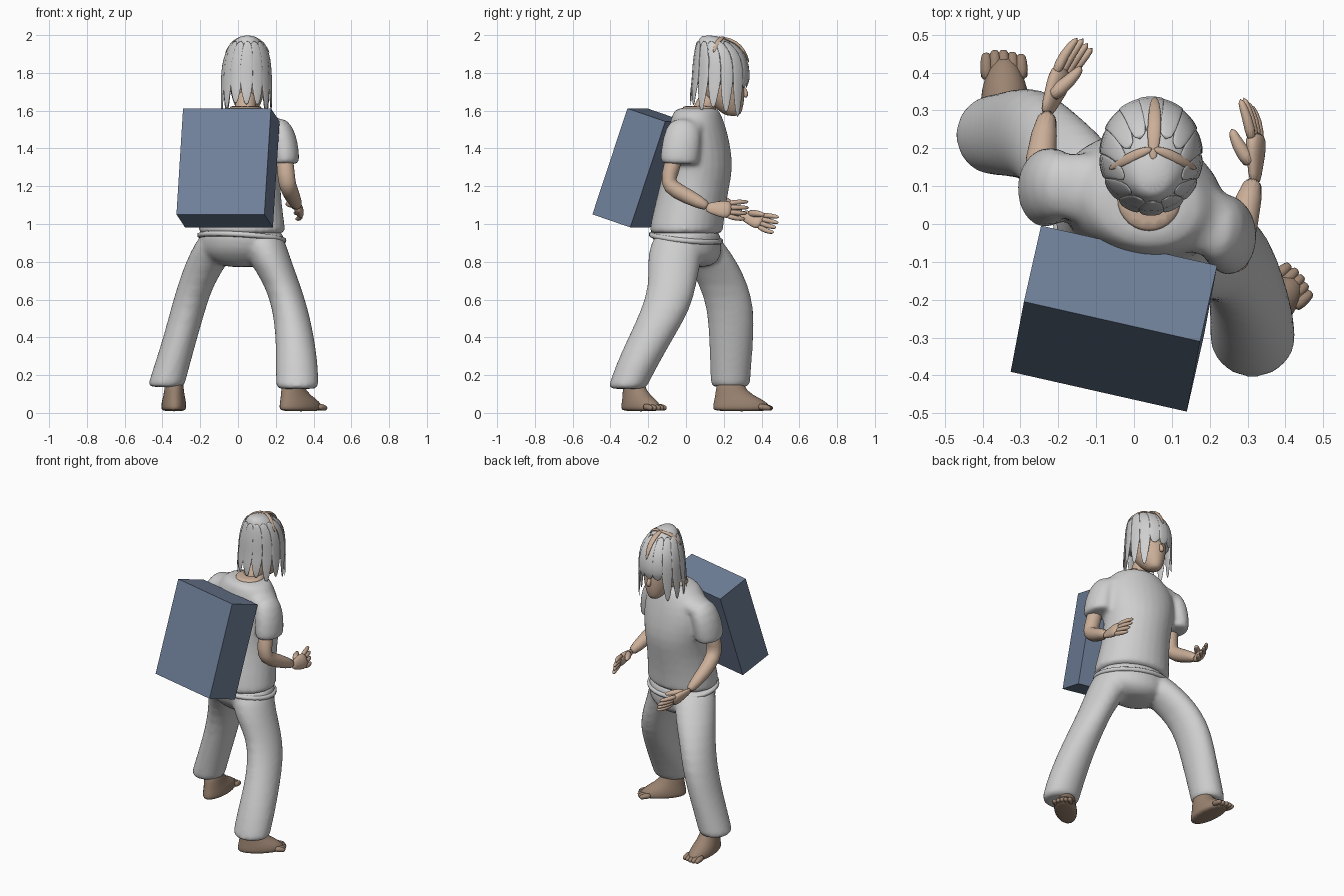
import bpy, bmesh, math, random
from mathutils import Vector, Matrix

random.seed(4)
if "Cube" in bpy.data.objects:
    bpy.data.objects.remove(bpy.data.objects["Cube"])


def material(name, rgb):
    mat = bpy.data.materials.new(name)
    mat.use_nodes = True
    mat.diffuse_color = (*rgb, 1)
    mat.node_tree.nodes["Principled BSDF"].inputs["Base Color"].default_value = (*rgb, 1)
    return mat


CLOTH = material("light grey", (.62, .62, .62))
SKIN = material("warm skin", (.6, .43, .32))
FOOT = material("dark skin", (.33, .23, .165))
BLUE = material("slate blue", (.16, .215, .32))

SIDES = 14
ANGLES = [2 * math.pi * i / SIDES for i in range(SIDES)]


def finish(name, bm, mat, smooth=True):
    bmesh.ops.recalc_face_normals(bm, faces=bm.faces)
    mesh = bpy.data.meshes.new(name)
    bm.to_mesh(mesh)
    bm.free()
    mesh.materials.append(mat)
    for face in mesh.polygons:
        face.use_smooth = smooth
    obj = bpy.data.objects.new(name, mesh)
    bpy.context.scene.collection.objects.link(obj)
    if smooth:
        obj.modifiers.new("rounding", "SUBSURF").levels = 1
        obj.modifiers["rounding"].render_levels = 1
    return obj


def fuse(name, parts):
    """Join overlapping parts and melt them into one garment."""
    with bpy.context.temp_override(active_object=parts[0], object=parts[0],
                                   selected_objects=parts, selected_editable_objects=parts):
        bpy.ops.object.join()
    garment = parts[0]
    garment.name = name
    melt = garment.modifiers.new("melt", "REMESH")
    melt.mode = "VOXEL"
    melt.voxel_size = .013
    melt.use_smooth_shade = True
    relax = garment.modifiers.new("relax", "SMOOTH")
    relax.factor = .5
    relax.iterations = 6


def bridge(name, rings, mat):
    """Join successive rings of points into a closed skin."""
    bm = bmesh.new()
    rows = [[bm.verts.new(p) for p in ring] for ring in rings]
    for low, high in zip(rows, rows[1:]):
        for i in range(SIDES):
            j = (i + 1) % SIDES
            bm.faces.new((low[i], low[j], high[j], high[i]))
    bm.faces.new(rows[0])
    bm.faces.new(rows[-1])
    return finish(name, bm, mat)


def loft(name, sections, mat, yaw=0.0):
    """Stack horizontal ellipses given as height, x, y, half width, half depth."""
    turn = Matrix.Rotation(yaw, 3, "Z")
    rings = []
    for z, x, y, a, b in sections:
        centre = Vector((x, y, z))
        rings.append([centre + turn @ Vector((a * math.cos(t), b * math.sin(t), 0))
                      for t in ANGLES])
    return bridge(name, rings, mat)


def tube(name, points, radii, mat, side=(1, 0, 0), flat=1.0):
    """Sweep an ellipse along points; side is its wide direction."""
    pts = [Vector(p) for p in points]
    rings = []
    for i, (p, r) in enumerate(zip(pts, radii)):
        along = (pts[min(i + 1, len(pts) - 1)] - pts[max(i - 1, 0)]).normalized()
        wide = Vector(side)
        wide = (wide - along * wide.dot(along)).normalized()
        thin = along.cross(wide)
        rings.append([p + wide * r * math.cos(t) + thin * r * flat * math.sin(t)
                      for t in ANGLES])
    return bridge(name, rings, mat)


TWIST = -0.22

# Box carried on the back
across = Vector((.465, -.105, 0)).normalized()
up = Vector((.035, .185, .56)).normalized()
frame = Matrix((across, up.cross(across), up)).transposed()
bm = bmesh.new()
bmesh.ops.create_cube(bm, size=1)
for v in bm.verts:
    v.co = frame @ Vector((v.co.x * .477, v.co.y * .217, v.co.z * .592)) + Vector((-.053, -.25, 1.297))
finish("back_box", bm, BLUE, smooth=False)

# Shirt with shoulder yoke and sleeves, open neckline
shirt = [
    loft("shirt_body", [(.945, .02, 0, .238, .192), (.955, .02, 0, .242, .2),
                        (1.05, .02, .012, .228, .195), (1.2, .02, .045, .209, .189),
                        (1.3, .02, .065, .219, .189), (1.42, .02, .068, .235, .168),
                        (1.52, .02, .06, .225, .15), (1.59, .03, .055, .17, .128),
                        (1.62, .035, .06, .12, .11)], CLOTH, TWIST),
    tube("shoulder_yoke", [(-.25, .105, 1.46), (-.17, .105, 1.515), (.03, .06, 1.55),
                           (.2, .005, 1.515), (.27, -.025, 1.46)],
         [.075, .098, .1, .098, .075], CLOTH, (0, 1, 0), .65)]
sleeves = {"left": [(.19, 0, 1.54), (.228, -.012, 1.5), (.248, -.028, 1.4), (.252, -.035, 1.33), (.252, -.035, 1.315)],
           "right": [(-.16, .1, 1.54), (-.205, .105, 1.5), (-.23, .1, 1.4), (-.237, .09, 1.33), (-.237, .09, 1.315)]}
for name, path in sleeves.items():
    shirt.append(tube(name + "_sleeve", path, [.07, .1, .108, .104, .102], CLOTH, (0, 1, 0), .72))
fuse("shirt", shirt)
loft("neckline_skin", [(1.57, .04, .065, .085, .085), (1.62, .04, .065, .09, .09),
                       (1.626, .04, .07, .08, .08)], SKIN)

# Belt hanging lower at the toes' side
belt = loft("belt", [(z, 0, 0, a, a * .82) for z, a in
                     ((-.018, .235), (-.012, .247), (.01, .247), (.016, .235))], CLOTH, TWIST)
belt.location = (.02, 0, .928)
belt.rotation_euler = (-.1, .07, 0)

# Trousers
fuse("trousers", [
    loft("trouser_seat", [(.965, .02, 0, .222, .18), (.95, .02, 0, .23, .184),
                          (.87, .02, .01, .235, .182), (.82, .02, .03, .205, .155),
                          (.79, .02, .035, .14, .12), (.77, .02, .035, .07, .08)], CLOTH, TWIST),
    loft("left_leg", [(.96, .13, -.03, .1, .125), (.9, .135, -.04, .12, .152),
                      (.8, .172, -.065, .116, .145),
                      (.68, .235, -.07, .097, .13), (.55, .277, -.105, .097, .133),
                      (.4, .302, -.185, .105, .124), (.25, .312, -.262, .116, .115),
                      (.14, .314, -.308, .116, .105), (.125, .314, -.312, .114, .102)], CLOTH),
    loft("right_leg", [(.96, -.09, .035, .1, .12), (.9, -.11, .06, .12, .145),
                       (.8, -.164, .135, .116, .141),
                       (.68, -.224, .2, .097, .133), (.55, -.264, .237, .095, .128),
                       (.4, -.305, .24, .093, .122), (.25, -.35, .237, .097, .112),
                       (.15, -.379, .235, .1, .108), (.135, -.38, .235, .098, .104)], CLOTH)])


# Bare feet: stacked slices leaning back to the ankle, then toes
def foot(name, centre, yaw, half):
    turn = Matrix.Rotation(yaw, 3, "Z")

    def place(x, y, z):
        return Vector((*centre, 0)) + turn @ Vector((x, y, z))

    slices = []
    for z, back, a, b in ((.008, 0, .058, .92), (.022, 0, .068, .98), (.045, -.02, .068, .95),
                          (.075, -.12, .063, .8), (.11, -.36, .053, .52), (.2, -.42, .048, .38)):
        p = place(0, back * half, z)
        slices.append((z, p.x, p.y, a, b * half))
    loft(name + "_foot", slices, FOOT, yaw)
    for i in range(5):
        x = (i - 2) * .023
        reach = half * (1.05 - .04 * abs(i - 1.5))
        tube(f"{name}_toe_{i + 1}", [place(x, half * .5, .034), place(x, reach * .92, .028),
                                   place(x, reach, .02)], [.02, .016, .01], FOOT,
             turn @ Vector((1, 0, 0)))


foot("left", (.333, -.238), -.85, .147)
foot("right", (-.34, .295), .03, .16)


# Hands with curled fingers and a thumb
def hand(name, wrist, forward, spread, inward):
    wrist, forward = Vector(wrist), Vector(forward).normalized()
    spread, inward = Vector(spread).normalized(), Vector(inward).normalized()
    tube(name + "_palm", [wrist + forward * d for d in (-.03, .03, .07, .115)],
         [.026, .038, .051, .045], SKIN, spread, .52)
    for i in range(4):
        base = wrist + forward * .085 + spread * (i - 1.5) * .022
        bend = base + (forward + spread * (i - 1.5) * .16) * .06 + inward * .01
        tip = bend + forward * (.055 - .007 * abs(i - 2)) + inward * .022
        tube(f"{name}_finger_{i + 1}", [base, bend, tip], [.015, .014, .009], SKIN, spread)
    root = wrist + forward * .02 + spread * .02
    tube(name + "_thumb", [root, root + forward * .05 + inward * .045,
                           root + forward * .09 + inward * .062], [.024, .018, .01], SKIN, spread)


# Bare arms
arms = {"left": [(.243, -.05, 1.4), (.255, -.09, 1.25), (.263, -.095, 1.2),
                 (.288, .01, 1.145), (.32, .13, 1.085)],
        "right": [(-.23, .07, 1.4), (-.24, .045, 1.25), (-.245, .06, 1.19),
                  (-.25, .17, 1.125), (-.225, .31, 1.045)]}
for name, arm in arms.items():
    tube(name + "_arm", arm, [.048, .047, .047, .043, .028], SKIN)
hand("left", arms["left"][-1], (.02, 1, -.1), (-.3, .1, 1), (-1, .2, .2))
hand("right", arms["right"][-1], (.4, 1, -.36), (-.4, .2, .8), (1, .1, .35))

# Neck, head and face
tube("neck", [(.035, .06, 1.54), (.04, .1, 1.62), (.045, .16, 1.72)], [.06, .057, .057], SKIN)
loft("head", [(1.57, .05, .25, .03, .035), (1.6, .05, .235, .055, .065),
              (1.66, .05, .205, .085, .108), (1.74, .05, .19, .1, .125),
              (1.82, .05, .185, .1, .12)], SKIN)
tube("nose", [(.05, .3, 1.73), (.05, .322, 1.685), (.05, .31, 1.67)], [.01, .016, .011], SKIN)
for name, z in (("upper_lip", 1.645), ("lower_lip", 1.632)):
    tube(name, [(.05 + x, .3 - abs(x) * .4, z) for x in (-.025, 0, .025)],
         [.003, .009, .003], FOOT, (0, 0, 1))

# Hair: crown, wide uneven hanging locks and thin partings
CROWN = [(2.0, .05, .12, .035, .04), (1.97, .05, .145, .075, .085),
         (1.92, .05, .175, .108, .125), (1.84, .045, .185, .125, .145),
         (1.76, .045, .185, .128, .147), (1.73, .045, .185, .122, .14)]
loft("hair_crown", CROWN, CLOTH)
LOCKS = 14
for i in range(LOCKS):
    t = 2 * math.pi * (i + .5) / LOCKS
    c, s = math.cos(t), math.sin(t)
    fringe = s > .75
    path = [(x + a * c, y + b * s, z) for z, x, y, a, b in CROWN[1:5]]
    end = 1.72 if fringe else 1.6 - .04 * max(s, 0) + random.uniform(-.02, .04)
    grow = .97 if fringe else 1.04
    for f in (.5, 1):
        path.append((.045 + .128 * c * grow, .178 + .147 * s * grow, 1.76 + (end - 1.76) * f))
    tube(f"hair_lock_{i + 1}", path, [.018, .028, .034, .036, .027, .009], CLOTH, (-s, c, 0), .2)
tube("long_parting", [(.05, .16, 1.99), (.053, .235, 1.979), (.055, .29, 1.943), (.055, .322, 1.89),
                      (.055, .335, 1.85)], [.008, .02, .017, .013, .004], SKIN, (1, 0, 0), .5)
for name, way in (("left_parting", 1), ("right_parting", -1)):
    tube(name, [(.05, .2, 1.99), (.05 + way * .045, .185, 1.984),
                (.05 + way * .087, .16, 1.955), (.05 + way * .118, .145, 1.905)],
         [.008, .015, .013, .004], SKIN, (0, 1, 0), .6)
